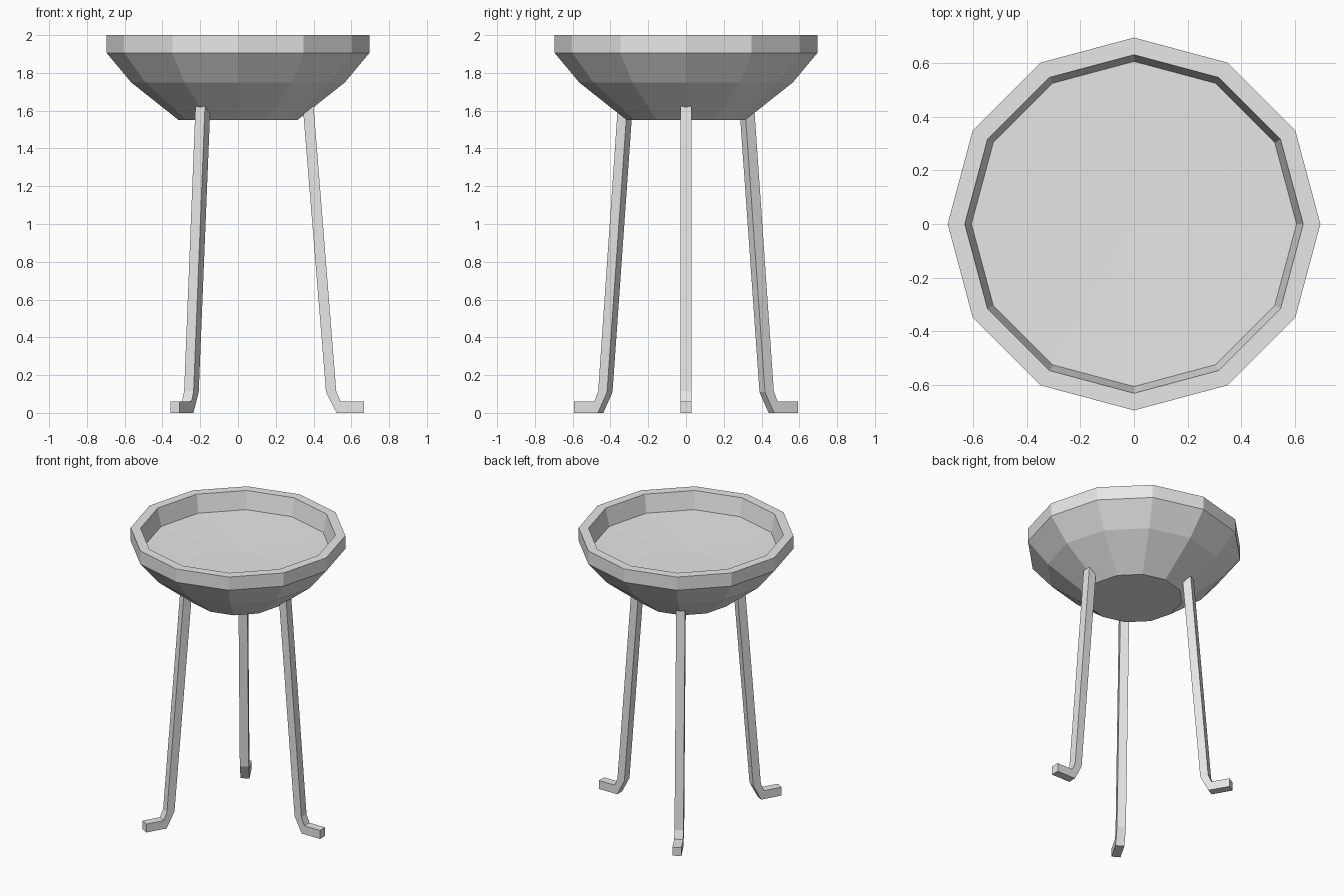
import bpy, bmesh, math

if "Cube" in bpy.data.objects:
    bpy.data.objects.remove(bpy.data.objects["Cube"])

grey = bpy.data.materials.new("plain grey")
grey.diffuse_color = (0.8, 0.8, 0.8, 1)
grey.use_nodes = True
grey.node_tree.nodes["Principled BSDF"].inputs["Base Color"].default_value = grey.diffuse_color


def make_object(name, bm):
    bmesh.ops.recalc_face_normals(bm, faces=bm.faces)
    mesh = bpy.data.meshes.new(name)
    bm.to_mesh(mesh)
    bm.free()
    mesh.materials.append(grey)
    obj = bpy.data.objects.new(name, mesh)
    bpy.context.collection.objects.link(obj)
    return obj


# Twelve-sided bowl: lathe of (radius, height), with a shallow recessed floor
SIDES = 12
profile = [(0.314, 1.55), (0.566, 1.75), (0.696, 1.906), (0.696, 2.0),
           (0.632, 2.0), (0.607, 1.875)]
bm = bmesh.new()
rings = []
for r, z in profile:
    rings.append([bm.verts.new((r * math.cos(2 * math.pi * i / SIDES),
                                r * math.sin(2 * math.pi * i / SIDES), z))
                  for i in range(SIDES)])
for a, b in zip(rings, rings[1:]):
    for i in range(SIDES):
        j = (i + 1) % SIDES
        bm.faces.new((a[i], a[j], b[j], b[i]))
bm.faces.new(rings[0][::-1])
centre = bm.verts.new((0, 0, 1.865))
for i in range(SIDES):
    bm.faces.new((rings[-1][i], rings[-1][(i + 1) % SIDES], centre))
make_object("bowl", bm)

# Three splayed legs with outward feet: side outline extruded across its width
outline = [(0.340, 1.66), (0.466, 0.11), (0.522, 0.0), (0.667, 0.0),
           (0.667, 0.06), (0.543, 0.06), (0.520, 0.115), (0.397, 1.66)]
HALF = 0.029
for k in range(3):
    bm = bmesh.new()
    near = [bm.verts.new((x, -HALF, z)) for x, z in outline]
    far = [bm.verts.new((x, HALF, z)) for x, z in outline]
    n = len(outline)
    for i in range(n):
        j = (i + 1) % n
        bm.faces.new((near[i], near[j], far[j], far[i]))
    # side faces as quads along the leg
    for side in (near, far):
        for i in range(n // 2 - 1):
            bm.faces.new((side[i], side[i + 1], side[n - 2 - i], side[n - 1 - i]))
    leg = make_object(f"leg_{k + 1}", bm)
    leg.rotation_euler.z = k * 2 * math.pi / 3
